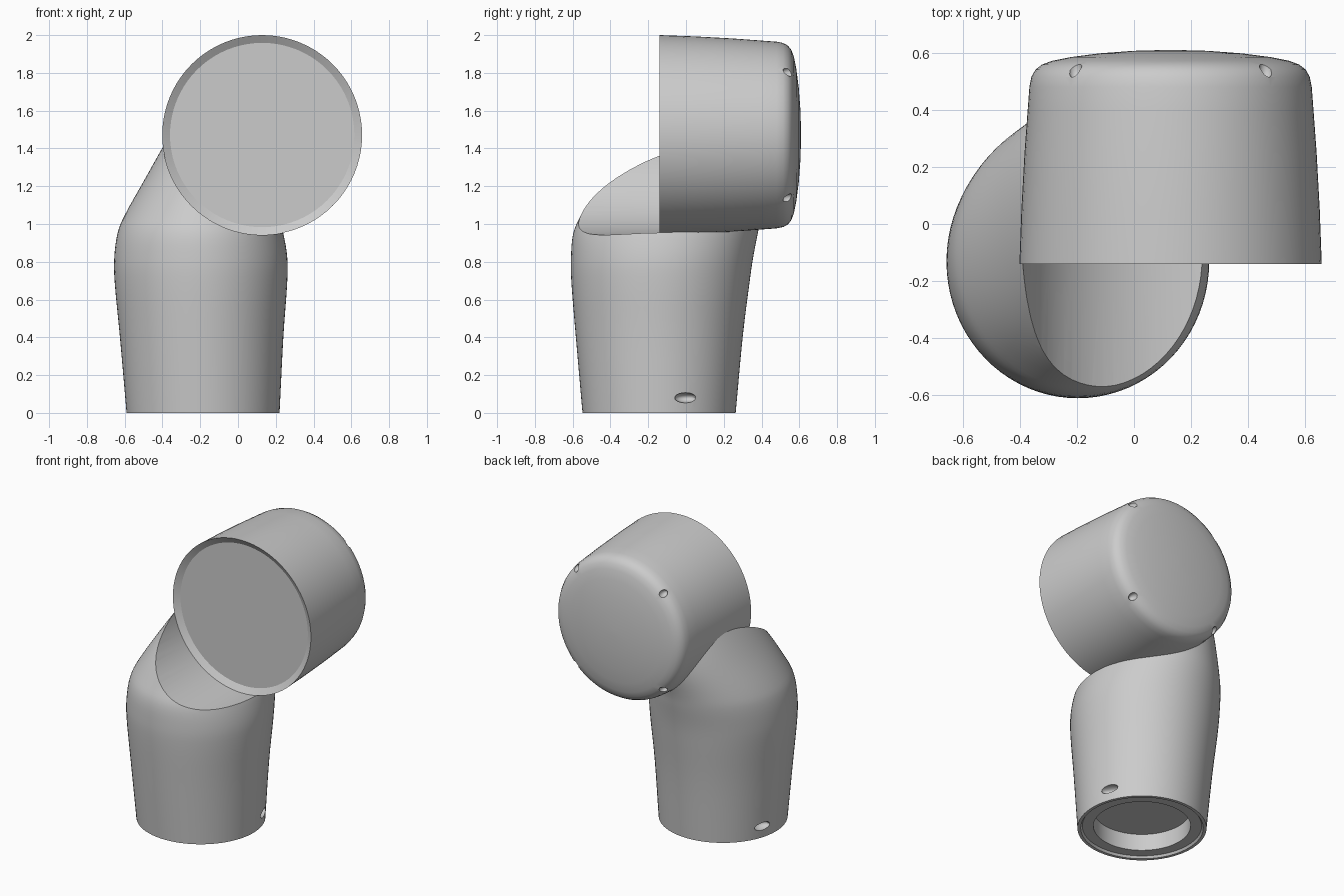
import bpy, bmesh
from math import sin, cos, pi, radians
from mathutils import Vector, Matrix

if "Cube" in bpy.data.objects:
    bpy.data.objects.remove(bpy.data.objects["Cube"])

SEG = 80
DRUM_X, DRUM_Z = 0.128, 1.471
BASE_X, BASE_Y = -0.185, -0.1425


def loft(name, rings):
    """Skin closed rings of points and cap both ends."""
    bm = bmesh.new()
    loops = [[bm.verts.new(p) for p in ring] for ring in rings]
    for a, b in zip(loops, loops[1:]):
        n = len(a)
        for i in range(n):
            bm.faces.new((a[i], a[(i + 1) % n], b[(i + 1) % n], b[i]))
    bm.faces.new(loops[0])
    bm.faces.new(loops[-1])
    bmesh.ops.recalc_face_normals(bm, faces=bm.faces[:])
    mesh = bpy.data.meshes.new(name)
    bm.to_mesh(mesh)
    bm.free()
    obj = bpy.data.objects.new(name, mesh)
    bpy.context.collection.objects.link(obj)
    return obj


def ellipse(cx, cy, a, b, z):
    return [(cx + a * cos(2 * pi * i / SEG), cy + b * sin(2 * pi * i / SEG), z)
            for i in range(SEG)]


def drum_lathe(name, profile):
    """Revolve (radius, y) points round the drum's axis."""
    return loft(name, [[(DRUM_X + r * cos(2 * pi * i / SEG), y,
                         DRUM_Z + r * sin(2 * pi * i / SEG)) for i in range(SEG)]
                       for r, y in profile])


def spline(keys, steps):
    """Catmull-Rom through tuples of numbers."""
    pts = [Vector(k) for k in keys]
    pts = [pts[0] * 2 - pts[1]] + pts + [pts[-1] * 2 - pts[-2]]
    out = []
    for p0, p1, p2, p3 in zip(pts, pts[1:], pts[2:], pts[3:]):
        for s in range(steps):
            t = s / steps
            out.append(0.5 * (2 * p1 + (p2 - p0) * t + (2 * p0 - 5 * p1 + 4 * p2 - p3) * t * t
                              + (3 * p1 - p0 - 3 * p2 + p3) * t ** 3))
    return out + [pts[-2]]


def ellipsoid(name, loc, scale, turn=0.0):
    bm = bmesh.new()
    bmesh.ops.create_uvsphere(bm, u_segments=20, v_segments=12, radius=1)
    m = Matrix.Translation(loc) @ Matrix.Rotation(turn, 4, 'Z') @ Matrix.Diagonal((*scale, 1))
    bm.transform(m)
    mesh = bpy.data.meshes.new(name)
    bm.to_mesh(mesh)
    bm.free()
    obj = bpy.data.objects.new(name, mesh)
    bpy.context.collection.objects.link(obj)
    return obj


def cut(obj, cutters):
    bpy.context.view_layer.objects.active = obj
    for c in cutters:
        c.hide_render = True
        mod = obj.modifiers.new("cut", 'BOOLEAN')
        mod.operation = 'DIFFERENCE'
        mod.solver = 'EXACT'
        mod.object = c
        bpy.ops.object.modifier_apply(modifier=mod.name)
        bpy.data.objects.remove(c)


def smooth(obj):
    bpy.ops.object.select_all(action='DESELECT')
    obj.select_set(True)
    bpy.context.view_layer.objects.active = obj
    bpy.ops.object.shade_smooth_by_angle(angle=radians(30))


# Lower housing: recessed socket underneath, then a tapering elbow leaning into the drum
socket = [(0.305, 0.13), (0.305, 0.015), (0.375, 0.015), (0.385, 0.0)]
rings = [ellipse(BASE_X, BASE_Y, r, r, z) for r, z in socket]
# keys: height, min x, max x, min y, max y
sections = [
    (0.00, -0.590, 0.220, -0.548, 0.263),
    (0.40, -0.625, 0.240, -0.583, 0.300),
    (0.68, -0.652, 0.260, -0.606, 0.335),
    (0.82, -0.655, 0.261, -0.609, 0.355),
    (0.95, -0.638, 0.240, -0.597, 0.380),
    (1.05, -0.598, 0.210, -0.555, 0.400),
    (1.24, -0.492, 0.200, -0.460, 0.450),
    (1.40, -0.402, 0.200, -0.320, 0.460),
    (1.52, -0.330, 0.200, -0.100, 0.420),
]
for z, x0, x1, y0, y1 in spline(sections, 4):
    rings.append(ellipse((x0 + x1) / 2, (y0 + y1) / 2, (x1 - x0) / 2, (y1 - y0) / 2, z))
housing = loft("elbow_housing", rings)

# Clear the space in front of the drum, then the two small side slots near the foot
clearance = drum_lathe("drum_clearance", [(0.529, -1.0), (0.529, -0.14), (0.50, -0.10), (0.50, -0.07)])
slots = []
for deg in (20, 162):
    a = radians(deg)
    slots.append(ellipsoid("slot_cutter", (BASE_X + 0.41 * cos(a), BASE_Y + 0.41 * sin(a), 0.08),
                           (0.05, 0.06, 0.027), a))
cut(housing, [clearance] + slots)
smooth(housing)

# Upper drum: shallow recessed front plate, slight taper, rounded domed back
drum = drum_lathe("joint_drum", [
    (0.02, -0.115), (0.488, -0.115), (0.529, -0.14), (0.522, 0.05), (0.511, 0.25),
    (0.500, 0.40), (0.494, 0.48), (0.487, 0.515), (0.473, 0.540), (0.450, 0.558),
    (0.415, 0.571), (0.35, 0.584), (0.25, 0.597), (0.13, 0.606), (0.02, 0.609)])

# Four little fastener pockets on the rounded back edge
pockets = []
for k in range(4):
    a = pi / 4 + k * pi / 2
    pockets.append(ellipsoid("pocket_cutter", (DRUM_X + 0.472 * cos(a), 0.545, DRUM_Z + 0.472 * sin(a)),
                             (0.024, 0.04, 0.024)))
cut(drum, pockets)
smooth(drum)
